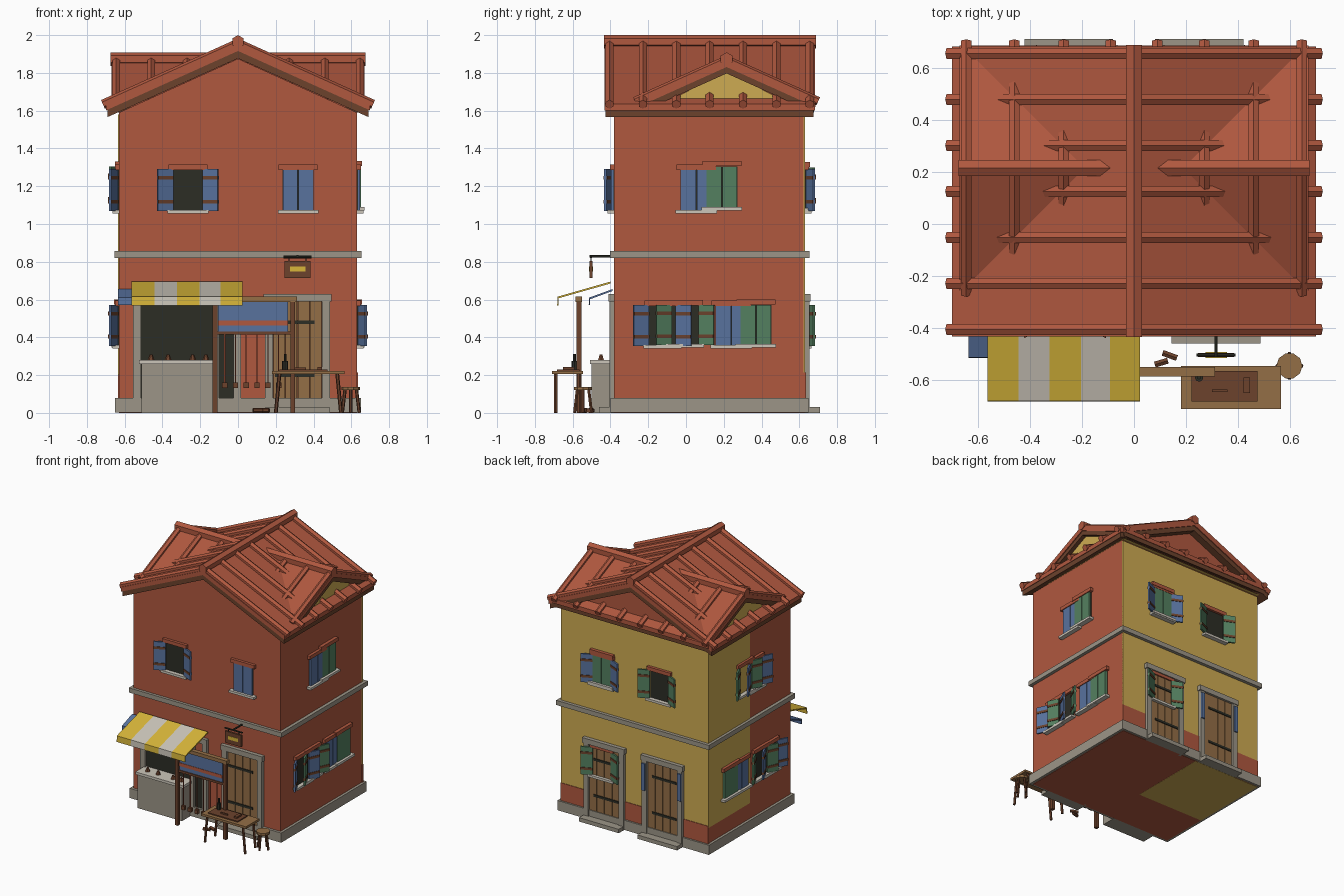
import bpy, bmesh, math
from mathutils import Vector

if "Cube" in bpy.data.objects:
    bpy.data.objects.remove(bpy.data.objects["Cube"])


def material(name, r, g, b):
    m = bpy.data.materials.new(name)
    lin = [((c / 255 + 0.055) / 1.055) ** 2.4 for c in (r, g, b)]
    m.diffuse_color = (*lin, 1)
    m.use_nodes = True
    m.node_tree.nodes["Principled BSDF"].inputs["Base Color"].default_value = m.diffuse_color
    return m


RED = material("terracotta", 176, 88, 63)
OCHRE = material("ochre plaster", 206, 171, 82)
YELLOW = material("awning yellow", 216, 182, 58)
CREAM = material("pale cloth and sill", 204, 198, 186)
STONE = material("grey stone", 156, 149, 135)
BLUE = material("shutter blue", 88, 114, 158)
GREEN = material("shutter green", 84, 128, 96)
WOOD = material("wood", 148, 110, 70)
DARK = material("dark wood", 108, 66, 44)
BLACK = material("iron and shade", 44, 45, 37)


# ---------- helpers: every solid is a pair of matching rings ----------
def build(name, solids, mat):
    bm = bmesh.new()
    for a, b in solids:
        va = [bm.verts.new(p) for p in a]
        vb = [bm.verts.new(p) for p in b]
        n = len(va)
        bm.faces.new(va)
        bm.faces.new(vb[::-1])
        for i in range(n):
            j = (i + 1) % n
            bm.faces.new((va[i], vb[i], vb[j], va[j]))
    bmesh.ops.recalc_face_normals(bm, faces=bm.faces)
    me = bpy.data.meshes.new(name)
    bm.to_mesh(me)
    bm.free()
    me.materials.append(mat)
    ob = bpy.data.objects.new(name, me)
    bpy.context.collection.objects.link(ob)
    return ob


def bx(x0, x1, y0, y1, z0, z1):
    r = [(x0, y0), (x1, y0), (x1, y1), (x0, y1)]
    return [(x, y, z0) for x, y in r], [(x, y, z1) for x, y in r]


def along_y(prof, y0, y1):
    return [(x, y0, z) for x, z in prof], [(x, y1, z) for x, z in prof]


def along_x(prof, x0, x1):
    return [(x0, y, z) for y, z in prof], [(x1, y, z) for y, z in prof]


def tube(p, q, r, n=6, r2=None):
    p, q = Vector(p), Vector(q)
    d = (q - p).normalized()
    u = d.cross(Vector((0, 0, 1)) if abs(d.z) < 0.9 else Vector((1, 0, 0))).normalized()
    v = d.cross(u)
    ring = lambda c, s: [c + s * (u * math.sin(2 * math.pi * i / n) + v * math.cos(2 * math.pi * i / n)) for i in range(n)]
    return ring(p, r), ring(q, r if r2 is None else r2)


# wall coordinates: u along the wall, d outwards
WALLS = {
    "front": lambda u, d: (u, -0.38 - d),
    "back": lambda u, d: (u, 0.63 + d),
    "right": lambda u, d: (0.63 + d, u),
    "left": lambda u, d: (-0.63 - d, u),
}


def wall_prism(wall, pts, z0, z1):
    f = [WALLS[wall](u, d) for u, d in pts]
    return [(x, y, z0) for x, y in f], [(x, y, z1) for x, y in f]


def wall_box(wall, u0, u1, d0, d1, z0, z1):
    return wall_prism(wall, [(u0, d0), (u1, d0), (u1, d1), (u0, d1)], z0, z1)


def window(wall, u, z0, z1, colour, opened, w=0.165, trim=0.0):
    tag = wall + "_window_"
    h = w / 2
    build(tag + "lintel", [wall_box(wall, u - h - 0.02, u + h + 0.02, -0.02, 0.022 + trim, z1 - 0.003 + trim, z1 + 0.025 + trim)], RED)
    build(tag + "sill", [wall_box(wall, u - h - 0.025, u + h + 0.025, -0.02, 0.035 + trim, z0 - 0.014, z0 + 0.004)], CREAM)
    build(tag + "opening", [wall_box(wall, u - h, u + h, -0.02, 0.004, z0, z1)], BLACK)
    leaves, bars = [], []
    for s in (-1, 1):
        if opened:
            a, b = (u + s * h, 0.006), (u + s * (h + 0.08), 0.042)
            leaf = lambda o, t: [(a[0] - s * 0.4 * o, a[1] + o), (b[0] - s * 0.4 * o, b[1] + o),
                                 (b[0] - s * 0.4 * (o + t), b[1] + o + t), (a[0] - s * 0.4 * (o + t), a[1] + o + t)]
            leaves.append(wall_prism(wall, leaf(0, 0.012), z0, z1))
            for k in (0.22, 0.79):
                zc = z0 + k * (z1 - z0)
                bars.append(wall_prism(wall, leaf(-0.003, 0.019), zc - 0.009, zc + 0.009))
        else:
            leaves.append(wall_box(wall, u + s * 0.002, u + s * (h - 0.002), 0, 0.016 + trim, z0, z1))
    build(tag + "shutters", leaves, colour)
    if bars:
        build(tag + "shutter_bars", bars, DARK)


def door(wall, u, w=0.26, top=0.59):
    h = w / 2
    build(wall + "_door_frame", [wall_box(wall, u + s * h, u + s * (h + 0.042), -0.02, 0.025, 0, top) for s in (-1, 1)]
          + [wall_box(wall, u - h - 0.05, u + h + 0.05, -0.02, 0.03, top, top + 0.04)], STONE)
    build(wall + "_door_step", [wall_box(wall, u - h - 0.04, u + h + 0.04, 0, 0.08, 0, 0.03)], STONE)
    build(wall + "_door_back", [wall_box(wall, u - h, u + h, -0.02, 0.004, 0.05, top)], DARK)
    p = w / 4
    build(wall + "_door_planks", [wall_box(wall, u - h + i * p + 0.002, u - h + (i + 1) * p - 0.002, 0, 0.012, 0.06, top) for i in range(4)], WOOD)
    build(wall + "_door_straps", [wall_box(wall, u - h + 0.01, u + h - 0.04, 0, 0.018, z, z + 0.018) for z in (0.19, 0.47)], BLACK)


# ---------- walls ----------
build("walls", [along_y([(-0.63, 0.02), (0.63, 0.02), (0.63, 1.59), (0, 1.875), (-0.63, 1.59)], -0.38, 0.622)], RED)
build("rear_plaster", [bx(-0.63, 0.63, 0.615, 0.63, 0.2, 1.58), bx(-0.634, -0.62, 0.12, 0.63, 0.2, 1.58)], OCHRE)
build("rear_wainscot", [bx(-0.634, 0.634, 0.615, 0.634, 0.05, 0.215)], RED)
build("side_gables", [along_x([(-0.22, 1.59), (0.65, 1.59), (0.215, 1.805)], -0.632, 0.632)], OCHRE)
build("string_course", [bx(-0.655, 0.655, -0.402, 0.655, 0.82, 0.856)], STONE)
build("plinth", [bx(-0.65, 0.65, -0.4, 0.648, 0.003, 0.078)], STONE)
build("underside", [bx(-0.63, 0.63, -0.38, 0.63, 0, 0.01)], RED)
build("underside_rear", [bx(-0.63, -0.05, 0.0, 0.63, -0.001, 0.005)], OCHRE)

# ---------- crossed roofs ----------
S = 0.45


def chevron(c, top, half, thick):
    e = top - S * half
    return [(c - half, e), (c, top), (c + half, e), (c + half, e - thick), (c, top - thick), (c - half, e - thick)]


build("main_roof", [along_y(chevron(0, 1.95, 0.7, 0.034), -0.432, 0.682)], RED)
build("main_roof_boards", [along_y(chevron(0, 1.917, 0.692, 0.04), -0.425, 0.675)], DARK)
build("cross_roof", [along_x(chevron(0.215, 1.865, 0.47, 0.034), -0.67, 0.67)], RED)
build("cross_roof_boards", [along_x(chevron(0.215, 1.832, 0.462, 0.035), -0.663, 0.663)], DARK)
ribs = []
for i in range(7):
    y = -0.405 + i * 0.1767
    for s in (-1, 1):
        ribs.append(tube((0, y, 1.955), (s * 0.715, y, 1.955 - S * 0.715), 0.025))
build("main_roof_ribs", ribs, RED)
ribs = []
for x in (0.09, 0.27, 0.46, 0.645):
    for s in (-1, 1):
        for t in (-1, 1):
            ribs.append(tube((s * x, 0.215, 1.868), (s * x, 0.215 + t * 0.485, 1.868 - S * 0.485), 0.023))
build("cross_roof_ribs", ribs, RED)
build("ridge_caps", [tube((0, -0.435, 1.965), (0, 0.688, 1.965), 0.035),
                     tube((-0.675, 0.215, 1.873), (0.675, 0.215, 1.873), 0.036)], RED)

# ---------- windows and doors ----------
window("front", -0.265, 1.07, 1.29, BLUE, True)
window("front", 0.318, 1.07, 1.29, BLUE, False)
window("back", 0.27, 1.07, 1.29, BLUE, True)
window("back", 0.27, 1.08, 1.30, GREEN, False, 0.16, 0.004)
window("back", -0.22, 1.08, 1.30, GREEN, True)
window("right", 0.055, 1.07, 1.29, BLUE, False, 0.17)
window("right", 0.19, 1.085, 1.305, GREEN, False, 0.165, 0.004)
window("left", 0.06, 1.07, 1.29, BLUE, True, 0.15)
window("left", 0.19, 1.085, 1.305, GREEN, True, 0.15)
for side in ("right", "left"):
    window(side, -0.125, 0.355, 0.57, BLUE, True, 0.15)
    window(side, -0.005, 0.36, 0.572, GREEN, True, 0.15)
    window(side, 0.24, 0.355, 0.57, BLUE, False, 0.17)
    window(side, 0.37, 0.36, 0.572, GREEN, False, 0.165, 0.004)
door("front", 0.315)
door("back", -0.25)
door("back", 0.25)
window("back", 0.27, 0.355, 0.57, GREEN, True)
build("back_door_side_panels", [wall_box("back", u, u + 0.03, 0.02, 0.035, 0.36, 0.57) for u in (-0.42, -0.11)], BLUE)

# ---------- shop front ----------
build("shop_opening", [bx(-0.515, -0.125, -0.386, -0.37, 0.08, 0.6), bx(-0.1, -0.02, -0.386, -0.37, 0.08, 0.5)], BLACK)
build("shop_frame", [bx(-0.555, -0.513, -0.405, -0.37, 0.05, 0.62), bx(-0.13, -0.1, -0.405, -0.37, 0.05, 0.62),
                     bx(-0.025, 0.015, -0.405, -0.37, 0.05, 0.62), bx(-0.555, 0.015, -0.405, -0.37, 0.59, 0.63)], STONE)
build("counter", [bx(-0.51, -0.13, -0.5, -0.38, 0, 0.262)], STONE)
build("counter_top", [bx(-0.525, -0.115, -0.508, -0.38, 0.26, 0.28)], CREAM)
build("counter_goods", [tube((x, -0.45, 0.28), (x, -0.45, 0.308), 0.018, 6, 0.008) for x in (-0.46, -0.37, -0.24, -0.17)], DARK)

# striped awning with a short drop at its front edge
edges = [-0.563, -0.443, -0.324, -0.204, -0.092, 0.023]
slope = [(-0.4, 0.695), (-0.68, 0.615), (-0.682, 0.568), (-0.676, 0.568), (-0.674, 0.607), (-0.4, 0.685)]
for i in range(5):
    build("awning_stripe", [along_x(slope, edges[i], edges[i + 1])], CREAM if i % 2 else YELLOW)
build("small_awning", [along_x([(-0.39, 0.655), (-0.513, 0.61), (-0.515, 0.57), (-0.509, 0.57), (-0.507, 0.602), (-0.39, 0.645)], -0.635, -0.28)], BLUE)

# drying frame with hanging cloth and strings
build("frame_posts", [bx(x - 0.013, x + 0.013, -0.58, -0.554, 0, 0.61) for x in (-0.122, 0.29)]
      + [bx(-0.13, 0.3, -0.575, -0.559, 0.415, 0.432)], DARK)
build("frame_beam", [bx(-0.13, 0.312, -0.585, -0.55, 0.588, 0.615)], WOOD)
build("hanging_cloth", [bx(-0.105, 0.265, -0.569, -0.563, 0.43, 0.588)], BLUE)
build("cloth_stripe", [bx(-0.105, 0.265, -0.572, -0.56, 0.463, 0.488)], RED)
xs = [-0.07 + i * 0.057 for i in range(6)]
build("strings", [bx(x - 0.003, x + 0.003, -0.569, -0.563, 0.16, 0.42) for x in xs], RED)
build("string_weights", [bx(x - 0.014, x + 0.014, -0.578, -0.555, 0.132, 0.162) for x in xs], DARK)

# hanging sign
build("sign_bracket", [tube((0.315, -0.38, 0.83), (0.315, -0.51, 0.83), 0.007), tube((0.24, -0.503, 0.825), (0.39, -0.503, 0.825), 0.007)]
      + [bx(x - 0.003, x + 0.003, -0.506, -0.5, 0.8, 0.83) for x in (0.27, 0.36)], BLACK)
build("sign_board", [bx(0.245, 0.385, -0.511, -0.495, 0.715, 0.805)], DARK)
build("sign_panel", [bx(0.275, 0.358, -0.514, -0.492, 0.748, 0.775)], YELLOW)

# table, stool and clutter
build("table_top", [bx(0.18, 0.565, -0.71, -0.545, 0.205, 0.222)], WOOD)
build("table_legs", [tube((x, y, 0.21), (x + 0.02 * (1 if x > 0.3 else -1), y, 0), 0.01) for x in (0.22, 0.525) for y in (-0.69, -0.565)], DARK)
build("tray", [bx(0.22, 0.475, -0.682, -0.565, 0.222, 0.23)], DARK)
build("bottle", [tube((0.25, -0.59, 0.222), (0.25, -0.59, 0.275), 0.016, 8), tube((0.25, -0.59, 0.275), (0.25, -0.59, 0.312), 0.007, 8)], BLACK)
build("tools", [bx(0.3, 0.36, -0.645, -0.635, 0.23, 0.24), bx(0.42, 0.445, -0.65, -0.59, 0.23, 0.243)], DARK)
build("stool_seat", [tube((0.597, -0.545, 0.12), (0.597, -0.545, 0.138), 0.05, 10)], WOOD)
build("stool_legs", [tube((0.597 + 0.03 * a, -0.545 + 0.03 * b, 0.125), (0.597 + 0.045 * a, -0.545 + 0.045 * b, 0), 0.009)
                     for a, b in ((1, 0), (-1, 0), (0, 1), (0, -1))], DARK)
build("clogs", [tube((0.08, -0.54, 0.013), (0.13, -0.525, 0.013), 0.013), tube((0.11, -0.495, 0.013), (0.165, -0.515, 0.013), 0.013)], DARK)
